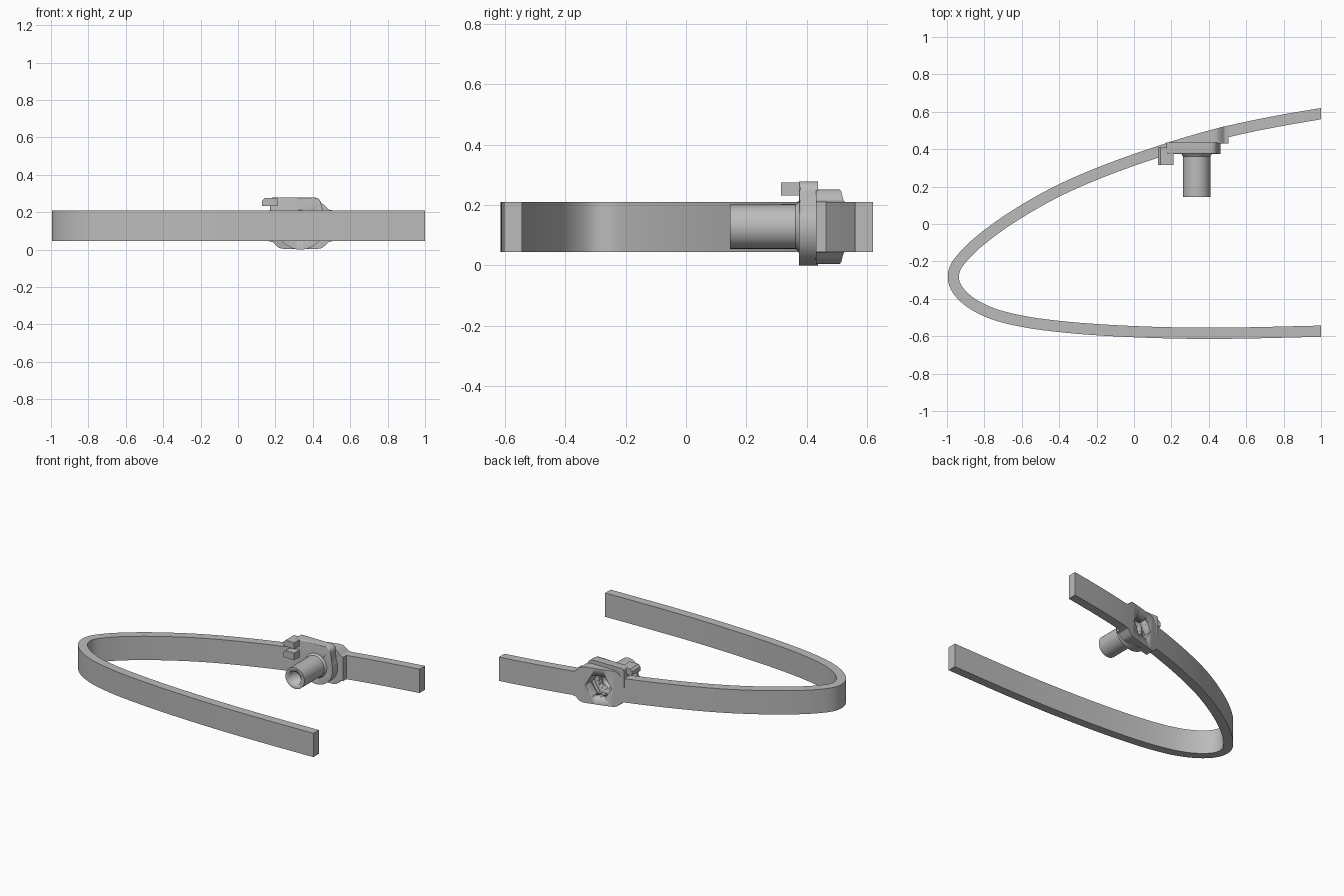
import bpy, bmesh, math
from mathutils import Vector

if "Cube" in bpy.data.objects:
    bpy.data.objects.remove(bpy.data.objects["Cube"])

grey = bpy.data.materials.new("plain grey")
grey.diffuse_color = (0.5, 0.5, 0.5, 1)
grey.use_nodes = True
grey.node_tree.nodes["Principled BSDF"].inputs["Base Color"].default_value = grey.diffuse_color


def finish(name, bm, smooth=True):
    bmesh.ops.recalc_face_normals(bm, faces=bm.faces)
    me = bpy.data.meshes.new(name)
    bm.to_mesh(me)
    bm.free()
    me.materials.append(grey)
    ob = bpy.data.objects.new(name, me)
    bpy.context.collection.objects.link(ob)
    if smooth:
        bpy.ops.object.select_all(action='DESELECT')
        ob.select_set(True)
        bpy.context.view_layer.objects.active = ob
        bpy.ops.object.shade_smooth_by_angle(angle=math.radians(30))
    return ob


def prism(name, outline, y0, y1, bevel=0):
    """Extrude an x-z outline along y."""
    bm = bmesh.new()
    a = [bm.verts.new((x, y0, z)) for x, z in outline]
    b = [bm.verts.new((x, y1, z)) for x, z in outline]
    front = bm.faces.new(a)
    bm.faces.new(b[::-1])
    n = len(a)
    for i in range(n):
        j = (i + 1) % n
        bm.faces.new((a[j], a[i], b[i], b[j]))
    if bevel:
        bmesh.ops.bevel(bm, geom=list(front.edges), offset=bevel, segments=3,
                        profile=0.5, affect='EDGES')
    return finish(name, bm)


def loft(name, sections):
    """Skin between four-cornered sections and cap the ends."""
    bm = bmesh.new()
    rows = [[bm.verts.new(p) for p in s] for s in sections]
    for r, s in zip(rows, rows[1:]):
        for i in range(4):
            j = (i + 1) % 4
            bm.faces.new((r[i], r[j], s[j], s[i]))
    bm.faces.new(rows[0])
    bm.faces.new(rows[-1][::-1])
    return finish(name, bm)


def arc(cx, cz, r, a0, a1, n):
    return [(cx + r * math.cos(math.radians(a0 + (a1 - a0) * i / n)),
             cz + r * math.sin(math.radians(a0 + (a1 - a0) * i / n))) for i in range(n + 1)]


# Centre line of the bent band, smoothed through a few points
key = [(1, .59), (.74, .545), (.47, .487), (.13, .387), (-.17, .28), (-.39, .185),
       (-.59, .075), (-.775, -.05), (-.90, -.16), (-.963, -.25), (-.962, -.317),
       (-.915, -.387), (-.79, -.467), (-.6, -.52), (-.39, -.549), (-.12, -.570),
       (.35, -.585), (1, -.573)]
key = [Vector(p) for p in key]
ext = [2 * key[0] - key[1]] + key + [2 * key[-1] - key[-2]]


def catmull(p0, p1, p2, p3, t):
    # Tangents weighted by chord length, so uneven spacing stays smooth
    d0, d1, d2 = (p1 - p0).length, (p2 - p1).length, (p3 - p2).length
    m1 = ((p1 - p0) / d0 * d1 + (p2 - p1) / d1 * d0) / (d0 + d1) * d1
    m2 = ((p2 - p1) / d1 * d2 + (p3 - p2) / d2 * d1) / (d1 + d2) * d1
    return ((2*t**3 - 3*t*t + 1) * p1 + (t**3 - 2*t*t + t) * m1
            + (3*t*t - 2*t**3) * p2 + (t**3 - t*t) * m2)


line = [catmull(*ext[i:i + 4], k / 8) for i in range(len(key) - 1) for k in range(8)] + [key[-1]]
for _ in range(6):
    line = [line[0]] + [(a + 2 * b + c) / 4 for a, b, c in zip(line, line[1:], line[2:])] + [line[-1]]

HALF, LOW, HIGH = .03, .045, .21
outer, inner = [], []
for i, p in enumerate(line):
    t = (line[min(i + 1, len(line) - 1)] - line[max(i - 1, 0)]).normalized()
    n = Vector((t.y, -t.x))          # points to the outside of the bend
    outer.append(p + n * HALF)
    inner.append(p - n * HALF)
for side in (outer, inner):          # square cut ends
    side[0].x = side[-1].x = 1
band = loft("bent_band", [[(o.x, o.y, LOW), (o.x, o.y, HIGH), (i.x, i.y, HIGH), (i.x, i.y, LOW)]
                          for o, i in zip(outer, inner)])


def y_at(side, x):
    for a, b in zip(side, side[1:]):
        if a.x >= x >= b.x:
            return a.y + (b.y - a.y) * (a.x - x) / (a.x - b.x)


# Widened part of the band around the nut pocket
stations = [(.165, 0), (.185, .1), (.20, .45), (.215, .8), (.23, .96), (.25, 1), (.30, 1), (.36, 1),
            (.42, 1), (.44, .96), (.455, .8), (.47, .45), (.485, .1), (.505, 0)]
sections = []
for x, f in stations:
    back, front = y_at(outer, x) + .001, min(.43, y_at(inner, x) + .002)
    lo, hi = LOW - .041 * f, HIGH + .042 * f
    sections.append([(x, back, lo), (x, back, hi), (x, front, hi), (x, front, lo)])
wide = loft("nut_housing", sections)

# Flat mounting plate: a disc with a squared upper corner
CX, CZ = .335, .128
outline = arc(CX, CZ, .128, 25, -180, 40) + [(.17, .15)] \
    + arc(.185, .264, .014, 180, 90, 4) + arc(.41, .243, .035, 90, 0, 6)
plate = prism("mounting_plate", outline, .375, .437, .008)

# Hollow spindle, with a small flare at its root
tube = prism("spindle", arc(CX, CZ, .073, 0, 360, 48)[:-1], .145, .40)
bm = bmesh.new()
bmesh.ops.create_cone(bm, segments=48, radius1=.084, radius2=.073, depth=.014, cap_ends=True)
for v in bm.verts:
    v.co = (CX + v.co.x, .376 - .007 - v.co.z, CZ + v.co.y)
flare = finish("spindle_root", bm)

# Two stop blocks with a slot between them
for name, z0, z1 in (("lower_stop_block", .155, .203), ("upper_stop_block", .232, .275)):
    prism(name, [(.128, z0), (.21, z0), (.21, z1), (.143, z1), (.128, z1 - .015)], .315, .41)

# Cut the bore and the hexagonal nut pocket
bore = prism("bore_cutter", arc(CX, CZ, .045, 0, 360, 40)[:-1], .05, .7)
pocket = prism("nut_cutter", arc(CX, CZ, .085, 0, 360, 6)[:-1], .405, .7)
for ob, cutters in ((band, (bore, pocket)), (wide, (bore, pocket)), (plate, (bore, pocket)),
                    (tube, (bore,)), (flare, (bore,))):
    bpy.context.view_layer.objects.active = ob
    for c in cutters:
        m = ob.modifiers.new("cut", 'BOOLEAN')
        m.operation, m.object, m.solver = 'DIFFERENCE', c, 'EXACT'
        bpy.ops.object.modifier_apply(modifier=m.name)
for c in (bore, pocket):
    bpy.data.objects.remove(c)
